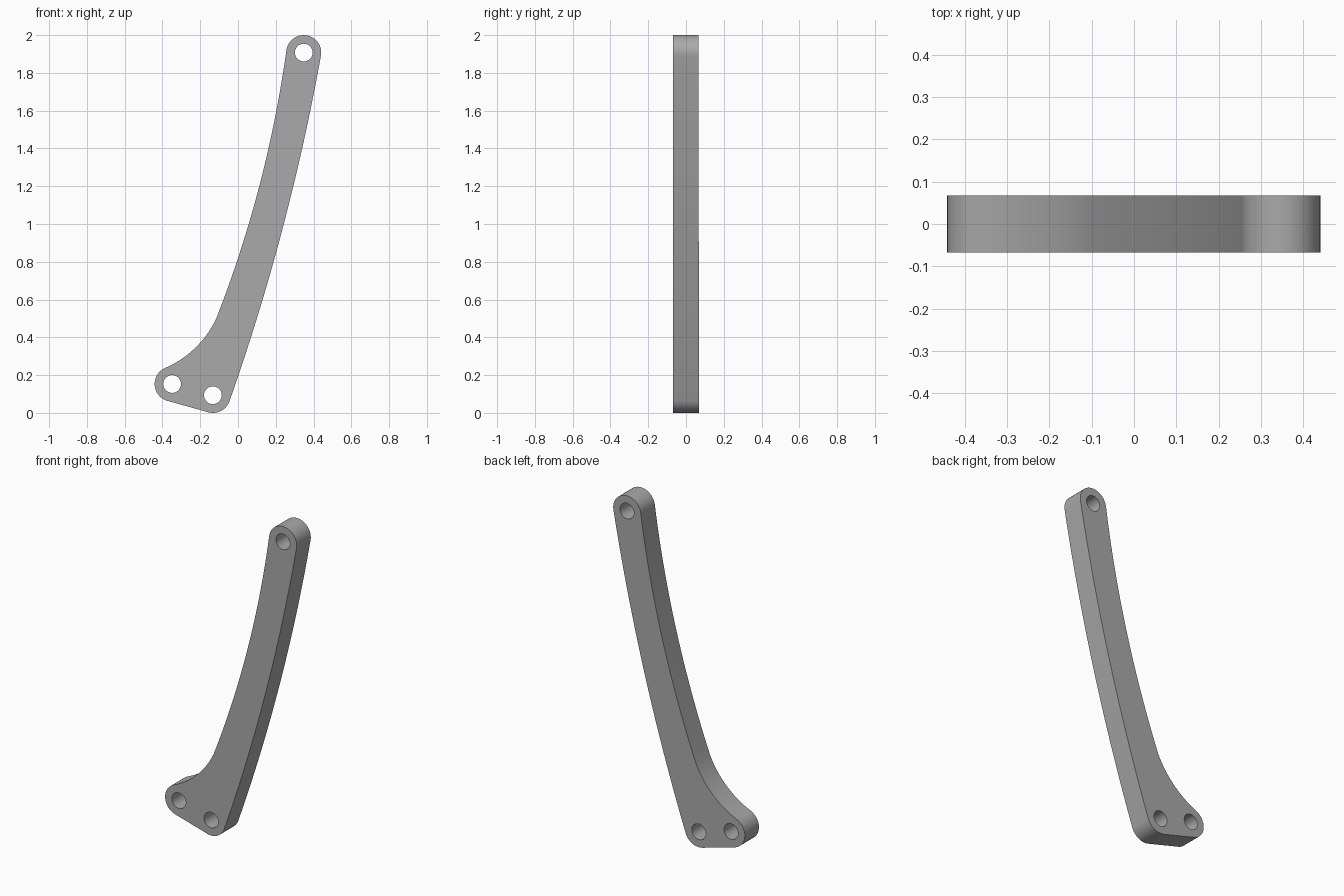
import bpy, bmesh, math
from math import cos, sin, radians, pi
from mathutils import Vector

cube = bpy.data.objects.get("Cube")
if cube:
    bpy.data.objects.remove(cube)

HALF_DEPTH = 0.0675
BOSS_R, HOLE_R = 0.0925, 0.047
TOP = Vector((0.348, 1.9075))
HEEL = Vector((-0.133, 0.0935))
TOE = Vector((-0.349, 0.153))


def ring(centre, radius, start, end, steps):
    """Points along a circular arc, angles in degrees."""
    angles = [radians(start + (end - start) * i / steps) for i in range(steps + 1)]
    return [centre + radius * Vector((cos(a), sin(a))) for a in angles]


def bow(a, b, sagitta, steps):
    """Inner points of a shallow arc from a to b, bulging right of travel."""
    chord = b - a
    half = chord.length / 2
    side = Vector((chord.y, -chord.x)).normalized()
    radius = (half ** 2 + sagitta ** 2) / (2 * sagitta)
    centre = (a + b) / 2 + side * (sagitta - radius)
    sweep = 2 * math.asin(half / radius)
    base = math.atan2(side.y, side.x)
    angles = [base + sweep * (i / steps - 0.5) for i in range(1, steps)]
    return [centre + radius * Vector((cos(t), sin(t))) for t in angles]


# Outline, counter-clockwise: rounded ends joined by shallow arcs
top_end = ring(TOP, BOSS_R, -10, 172, 28)
toe_end = ring(TOE, BOSS_R, 116, 255, 22)
heel_end = ring(HEEL, BOSS_R + 0.001, 255, 341, 16)
waist = Vector((-0.115, 0.5))
outline = (top_end
           + bow(waist, top_end[-1], 0.043, 24)[::-1]
           + [waist]
           + bow(toe_end[0], waist, 0.0354, 14)[::-1]
           + toe_end + heel_end
           + bow(heel_end[-1], top_end[0], 0.038, 28))
holes = [ring(c, HOLE_R, 0, 360, 32)[:-1] for c in (TOP, HEEL, TOE)]

# Filled flat curve with bolt holes, given thickness
curve = bpy.data.curves.new("curved_arm", "CURVE")
curve.dimensions = "2D"
curve.fill_mode = "BOTH"
curve.extrude = HALF_DEPTH
for loop in [outline] + holes:
    spline = curve.splines.new("POLY")
    spline.points.add(len(loop) - 1)
    for point, co in zip(spline.points, loop):
        point.co = (co.x, co.y, 0, 1)
    spline.use_cyclic_u = True
arm = bpy.data.objects.new("curved_arm", curve)
arm.rotation_euler.x = pi / 2
bpy.context.collection.objects.link(arm)

# Turn into a clean closed mesh
bpy.ops.object.select_all(action="DESELECT")
arm.select_set(True)
bpy.context.view_layer.objects.active = arm
bpy.ops.object.convert(target="MESH")
bpy.ops.object.transform_apply(rotation=True)
bm = bmesh.new()
bm.from_mesh(arm.data)
bmesh.ops.remove_doubles(bm, verts=bm.verts, dist=0.0001)
bmesh.ops.recalc_face_normals(bm, faces=bm.faces)
bm.to_mesh(arm.data)
bm.free()
bpy.ops.object.shade_smooth_by_angle(angle=radians(30))

# Plain grey
grey = bpy.data.materials.new("plain_grey")
grey.use_nodes = True
colour = (0.4, 0.4, 0.4, 1)
grey.diffuse_color = colour
grey.node_tree.nodes["Principled BSDF"].inputs["Base Color"].default_value = colour
arm.data.materials.clear()
arm.data.materials.append(grey)
